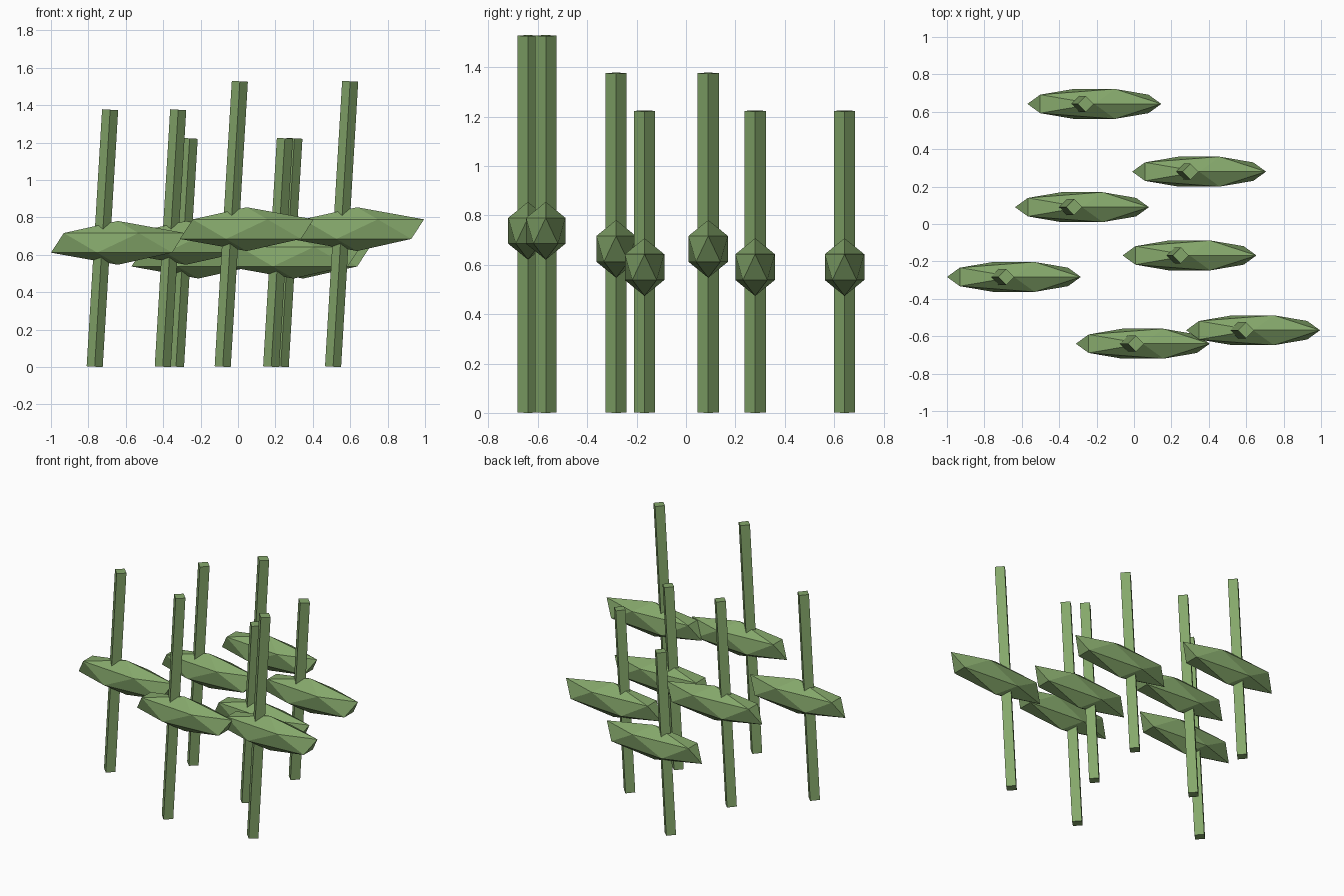
import bpy
import math

cube = bpy.data.objects.get("Cube")
if cube:
    bpy.data.objects.remove(cube, do_unlink=True)

# One leafy green for the whole clump
green = bpy.data.materials.new("leaf green")
green.use_nodes = True
colour = (0.235, 0.39, 0.147, 1.0)
green.diffuse_color = colour
green.node_tree.nodes["Principled BSDF"].inputs["Base Color"].default_value = colour

LEAN = 0.06          # sideways lean of every stalk, radians
STALK_RADIUS = 0.043
LEAF_RADII = (0.4, 0.094, 0.117)
LEAF_OFFSET = 0.083  # leaf centre sits beside the stalk


def finish(name):
    obj = bpy.context.object
    obj.name = name
    obj.data.materials.append(green)
    return obj


def add_plant(number, x, y, height):
    # Leaning four-sided stalk
    bpy.ops.mesh.primitive_cylinder_add(
        vertices=4, radius=STALK_RADIUS, depth=height / math.cos(LEAN) - 0.004,
        location=(x, y, height / 2), rotation=(0, LEAN, 0))
    finish(f"stalk_{number}")
    # Faceted leaf, a stretched icosahedron
    bpy.ops.mesh.primitive_ico_sphere_add(
        subdivisions=1, radius=1,
        location=(x + LEAF_OFFSET, y, height * 0.482))
    finish(f"leaf_{number}").scale = LEAF_RADII


# Stalk middle x, y and height of each plant
TALL, MEDIUM, SHORT = 1.53, 1.378, 1.225
plants = [
    (-0.036, -0.64, TALL),
    (0.554, -0.568, TALL),
    (-0.725, -0.283, MEDIUM),
    (-0.361, 0.09, MEDIUM),
    (0.214, -0.168, SHORT),
    (0.265, 0.28, SHORT),
    (-0.295, 0.642, SHORT),
]
for number, plant in enumerate(plants, 1):
    add_plant(number, *plant)
